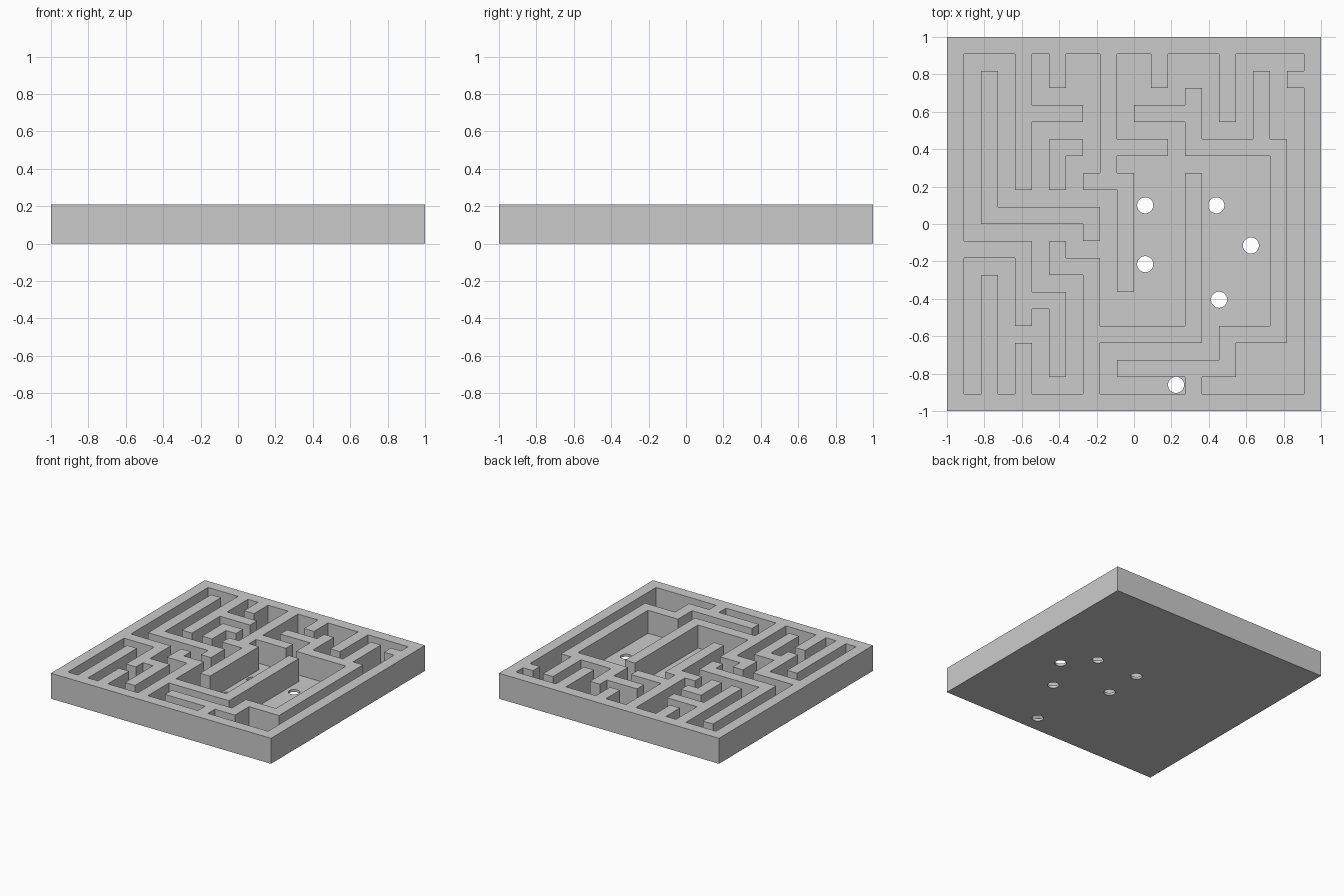
import bpy, bmesh
from mathutils import Matrix

if "Cube" in bpy.data.objects:
    bpy.data.objects.remove(bpy.data.objects["Cube"])

N = 22             # the plan is 22 x 22 cells, column 0 left, row 0 at the back
CELL = 2 / N
HEIGHT = 0.209
FLOOR = 0.02

# Straight walls growing from the back and front borders: column -> end row
BACK_SPURS = {4: 8, 6: 2, 9: 8, 12: 2, 16: 4}
FRONT_SPURS = {2: 14, 4: 18, 8: 13, 14: 20}

# Remaining walls as one-cell-wide paths of (column, row) corners
WALL_PATHS = [
    [(4, 4), (7, 4)],
    [(9, 6), (12, 6)],
    [(8, 8), (10, 8), (10, 14)],
    [(20, 2), (21, 2)],
    [(18, 2), (18, 6)],
    [(11, 4), (14, 4)],
    [(14, 3), (14, 6), (19, 6), (19, 17), (16, 17), (16, 19), (10, 19)],
    [(14, 8), (14, 17), (8, 17)],
    [(6, 12), (6, 13), (8, 13)],
    [(0, 12), (4, 12), (4, 16)],
    [(4, 15), (6, 15), (6, 19)],
    [(2, 2), (2, 10), (8, 10), (8, 11)],
    [(7, 6), (6, 6), (6, 8)],
]

DRILLS = [(0.06, 0.10), (0.44, 0.10), (0.625, -0.115),
          (0.06, -0.215), (0.455, -0.405), (0.225, -0.86)]


def wall_cells():
    """All cells covered by the border, the spurs and the wall paths."""
    e = N - 1
    paths = WALL_PATHS + [[(0, 0), (e, 0), (e, e), (0, e), (0, 0)]]
    paths += [[(c, 0), (c, r)] for c, r in BACK_SPURS.items()]
    paths += [[(c, r), (c, e)] for c, r in FRONT_SPURS.items()]
    cells = set()
    for path in paths:
        for (c0, r0), (c1, r1) in zip(path, path[1:]):
            cells |= {(c, r) for c in range(min(c0, c1), max(c0, c1) + 1)
                      for r in range(min(r0, r1), max(r0, r1) + 1)}
    return cells


def make_object(name, bm):
    mesh = bpy.data.meshes.new(name)
    bmesh.ops.recalc_face_normals(bm, faces=bm.faces[:])
    bm.to_mesh(mesh)
    bm.free()
    obj = bpy.data.objects.new(name, mesh)
    bpy.context.collection.objects.link(obj)
    return obj


def cut(target, cutter):
    cutter.hide_render = True
    mod = target.modifiers.new("cut", 'BOOLEAN')
    mod.operation, mod.solver, mod.object = 'DIFFERENCE', 'EXACT', cutter
    bpy.context.view_layer.objects.active = target
    bpy.ops.object.modifier_apply(modifier=mod.name)
    bpy.data.objects.remove(cutter)


# Solid tray block
bm = bmesh.new()
bmesh.ops.create_cube(bm, size=1, matrix=Matrix.Translation((0, 0, HEIGHT / 2))
                      @ Matrix.Diagonal((2, 2, HEIGHT, 1)))
tray = make_object("maze_tray", bm)

# Corridors: one face per open cell, merged and raised into a cutter
bm = bmesh.new()
walls = wall_cells()
for c in range(N):
    for r in range(N):
        if (c, r) not in walls:
            bm.faces.new([bm.verts.new(((c + i) * CELL - 1, 1 - (r + j) * CELL, FLOOR))
                          for i, j in ((0, 1), (1, 1), (1, 0), (0, 0))])
bmesh.ops.remove_doubles(bm, verts=bm.verts[:], dist=1e-4)
geom = bmesh.ops.extrude_face_region(bm, geom=bm.faces[:], use_keep_orig=True)["geom"]
bmesh.ops.translate(bm, vec=(0, 0, HEIGHT),
                    verts=[v for v in geom if isinstance(v, bmesh.types.BMVert)])
cut(tray, make_object("corridor_cutter", bm))

# Round holes drilled through the floor
bm = bmesh.new()
for x, y in DRILLS:
    bmesh.ops.create_cone(bm, cap_ends=True, segments=48, radius1=0.043, radius2=0.043,
                          depth=0.1, matrix=Matrix.Translation((x, y, 0.01)))
cut(tray, make_object("drill_cutter", bm))

# Merge coplanar faces left from the cell grid
bm = bmesh.new()
bm.from_mesh(tray.data)
bmesh.ops.remove_doubles(bm, verts=bm.verts[:], dist=1e-5)
bmesh.ops.dissolve_limit(bm, angle_limit=0.01, verts=bm.verts[:], edges=bm.edges[:])
bm.to_mesh(tray.data)
bm.free()

grey = bpy.data.materials.new("plain_grey")
grey.diffuse_color = (0.6, 0.6, 0.6, 1)
grey.use_nodes = True
grey.node_tree.nodes["Principled BSDF"].inputs["Base Color"].default_value = grey.diffuse_color
tray.data.materials.clear()
tray.data.materials.append(grey)
